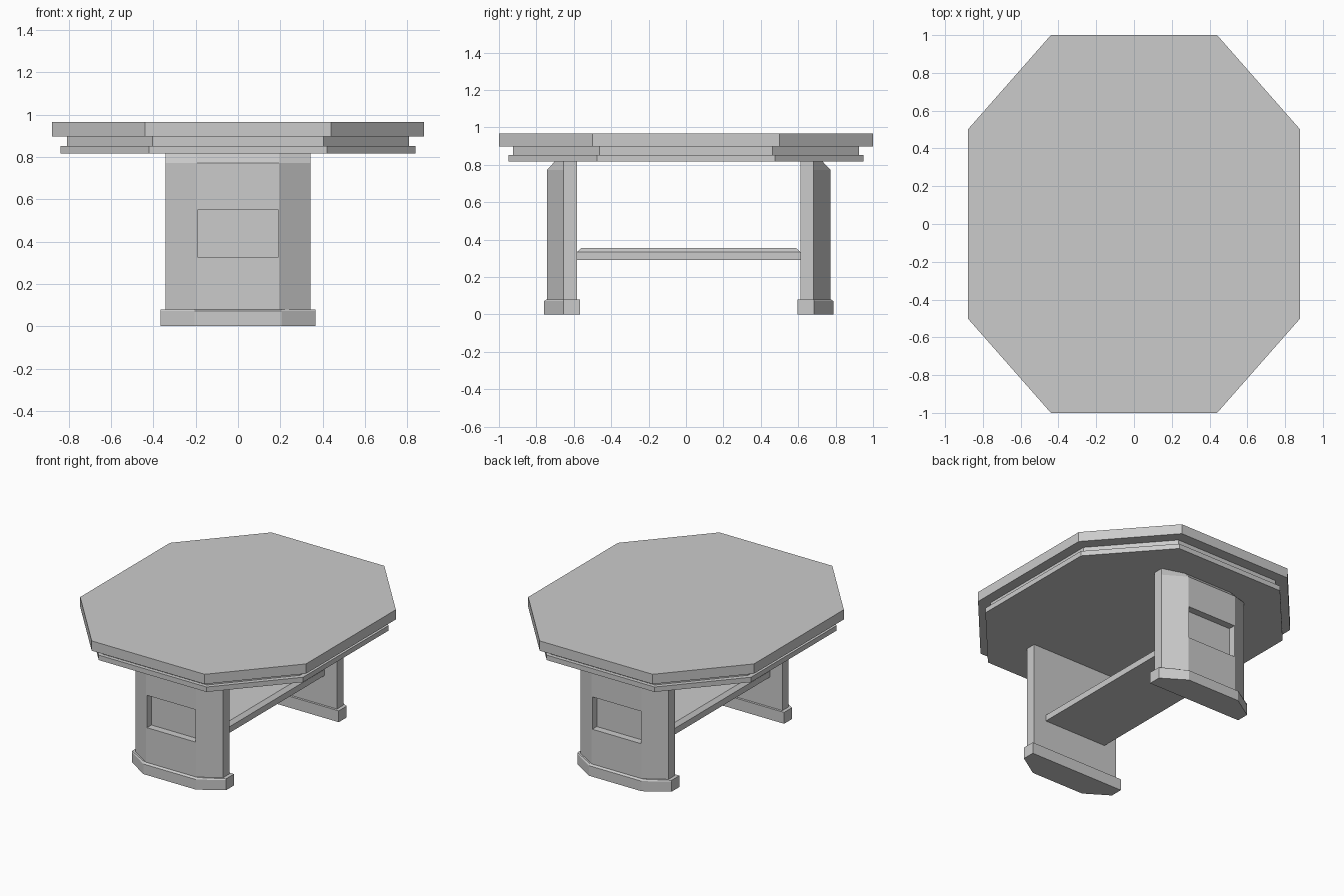
import bpy, bmesh

if "Cube" in bpy.data.objects:
    bpy.data.objects.remove(bpy.data.objects["Cube"])


def loft(name, rings):
    """Solid from stacked (z, [(x, y), ...]) outlines, capped at both ends."""
    bm = bmesh.new()
    loops = [[bm.verts.new((x, y, z)) for x, y in pts] for z, pts in rings]
    n = len(loops[0])
    for a, b in zip(loops, loops[1:]):
        for i in range(n):
            j = (i + 1) % n
            bm.faces.new((a[i], a[j], b[j], b[i]))
    bm.faces.new(loops[0])
    bm.faces.new(loops[-1])
    bmesh.ops.recalc_face_normals(bm, faces=bm.faces)
    me = bpy.data.meshes.new(name)
    bm.to_mesh(me)
    bm.free()
    ob = bpy.data.objects.new(name, me)
    bpy.context.collection.objects.link(ob)
    return ob


def octagon(x, y):
    return [(x / 2, -y), (x, -y / 2), (x, y / 2), (x / 2, y),
            (-x / 2, y), (-x, y / 2), (-x, -y / 2), (-x / 2, -y)]


def rect(x, y0, y1):
    return [(-x, y0), (x, y0), (x, y1), (-x, y1)]


# Octagonal top with a recessed band and a lower rim
for name, x, y, z0, z1 in (("table_top", 0.88, 1.0, 0.898, 0.967),
                           ("recessed_band", 0.808, 0.924, 0.853, 0.898),
                           ("lower_rim", 0.84, 0.95, 0.818, 0.853)):
    loft(name, [(z0, octagon(x, y)), (z1, octagon(x, y))])


def pedestal_outline(side, inner, half, flat, corner, depth):
    """Flat inner face, angled corners towards the outer face."""
    pts = [(half, 0), (half, corner), (flat, depth),
           (-flat, depth), (-half, corner), (-half, 0)]
    return [(x, inner + side * d) for x, d in pts]


# Two pedestals: panelled leg on a plinth
for tag, side, inner in (("front", -1, -0.584), ("back", 1, 0.613)):
    def leg_ring(depth):
        return pedestal_outline(side, inner, 0.342, 0.195, 0.07, depth)

    def foot_ring(depth):
        return pedestal_outline(side, inner - side * 0.016, 0.367, 0.205, 0.088, depth)

    leg = loft(tag + "_leg", [(0.07, leg_ring(0.16)), (0.772, leg_ring(0.16)),
                              (0.82, leg_ring(0.115))])
    loft(tag + "_foot", [(0, foot_ring(0.192)), (0.071, foot_ring(0.192)),
                         (0.08, foot_ring(0.178))])

    # Recessed panel in the outer face
    face = inner + side * 0.16
    cut = rect(0.189, face - side * 0.05, face + side * 0.1)
    cutter = loft(tag + "_panel_cutter", [(0.325, cut), (0.553, cut)])
    cutter.hide_render = True
    cutter.hide_viewport = True
    mod = leg.modifiers.new("panel", "BOOLEAN")
    mod.operation = "DIFFERENCE"
    mod.solver = "EXACT"
    mod.object = cutter

# Stretcher shelf with a bevelled upper edge
y0, y1 = -0.584, 0.613
loft("stretcher_shelf", [(0.29, rect(0.245, y0, y1)), (0.333, rect(0.245, y0, y1)),
                         (0.355, rect(0.22, y0 + 0.025, y1 - 0.025))])
